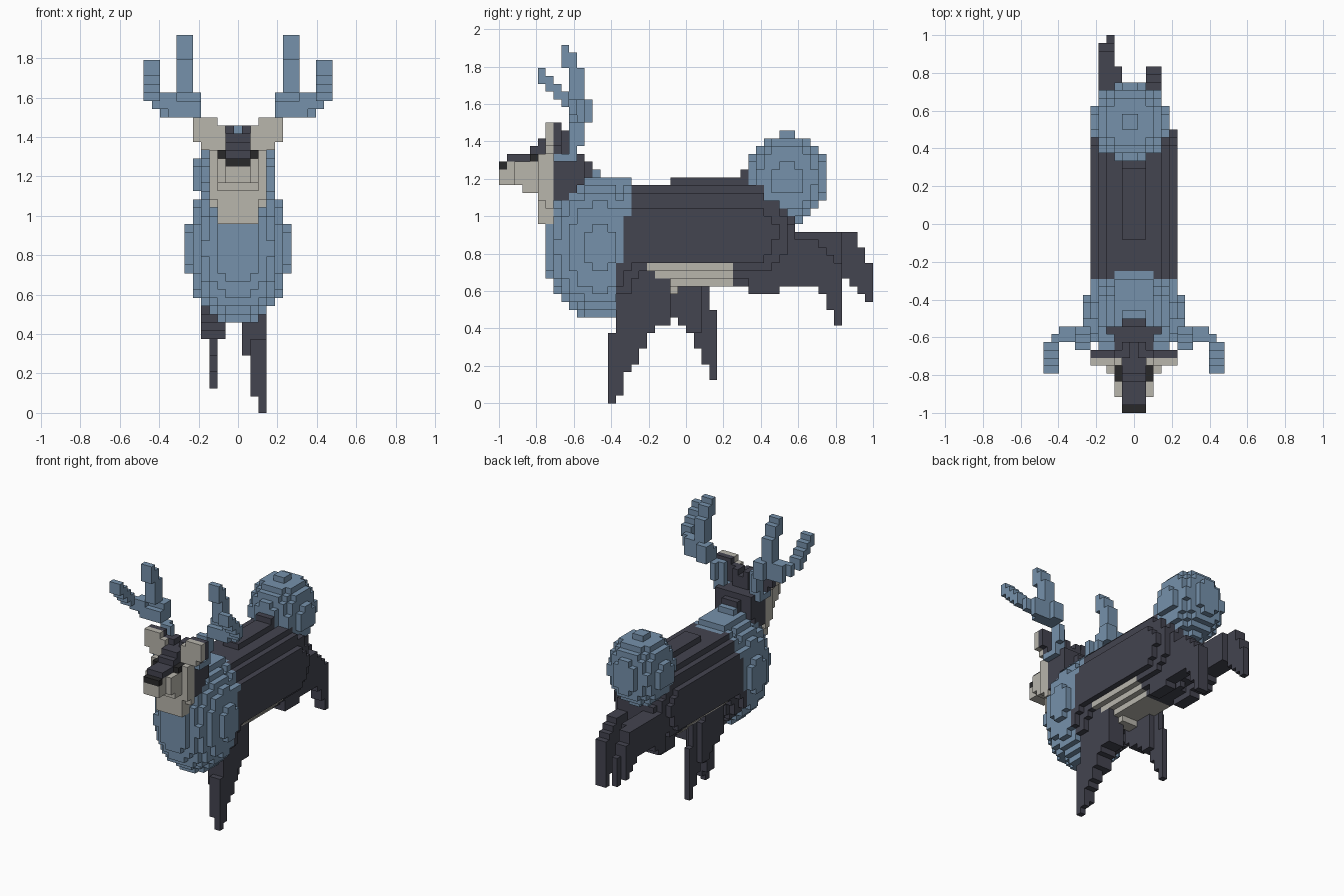
import bpy

# Start clean
cube = bpy.data.objects.get("Cube")
if cube:
    bpy.data.objects.remove(cube, do_unlink=True)

V = 2 / 48          # edge of one block
cells = {}          # (i, j, k) -> (part, colour)

COLOURS = {
    "slate_blue": (0.180, 0.285, 0.410),
    "charcoal": (0.057, 0.058, 0.080),
    "pale_grey": (0.480, 0.465, 0.415),
    "black": (0.022, 0.022, 0.023),
}
BLUE, DARK, PALE, BLACK = COLOURS


def box(part, colour, i, j, k, mirror=False):
    """Fill inclusive block ranges; optionally on both sides."""
    for a in range(i[0], i[1] + 1):
        for b in range(j[0], j[1] + 1):
            for c in range(k[0], k[1] + 1):
                cells[a, b, c] = (part, colour)
                if mirror:
                    cells[-a, b, c] = (part, colour)


def solid(test, paint):
    """Fill every block whose centre passes the test, coloured by a rule."""
    for i in range(-8, 9):
        for j in range(48):
            for k in range(46):
                if test(i, j + 0.5, k + 0.5):
                    cells[i, j, k] = paint(i, j, k)


def columns(part, i, spans):
    """Leg built of vertical columns: j -> (lowest, highest) block."""
    for j, (low, high) in spans.items():
        box(part, DARK, i, (j, j), (low, high))


# Front legs, one planted forward and one swept back
left_front = {14: (0, 8), 15: (1, 18), 16: (4, 18), 17: (5, 18), 18: (7, 18),
              19: (9, 17), 20: (10, 16), 21: (10, 15)}
columns("front_leg_left", (3, 3), left_front)
columns("front_leg_left", (2, 2), {j: (max(a, 2), b) for j, (a, b) in left_front.items()})
columns("front_leg_left", (1, 1), {j: (max(a, 7), b) for j, (a, b) in left_front.items() if j > 14})

right_front = {20: (12, 16), 21: (11, 16), 22: (11, 16), 23: (10, 16),
               24: (9, 16), 25: (7, 15), 26: (5, 15), 27: (3, 11)}
columns("front_leg_right", (-3, -3), right_front)
for i in (-4, -2):
    columns("front_leg_right", (i, i),
            {j: (max(a, 9), b) for j, (a, b) in right_front.items() if j < 26})

# Hind legs, both kicked back
columns("hind_leg_left", (2, 3), {36: (15, 21), 37: (15, 21), 38: (15, 20), 39: (15, 20),
                                  40: (15, 20), 41: (14, 19), 42: (12, 18), 43: (10, 17)})
right_hind = {36: (15, 21), 37: (15, 21), 38: (16, 21), 39: (17, 21), 40: (17, 21),
              41: (17, 21), 42: (17, 21), 43: (17, 21), 44: (16, 21), 45: (15, 21),
              46: (14, 19), 47: (13, 17)}
columns("hind_leg_right", (-3, -3), right_hind)
columns("hind_leg_right", (-4, -4), {j: s for j, s in right_hind.items() if j < 47})
columns("hind_leg_right", (-2, -2), {j: s for j, s in right_hind.items() if j < 44})
box("thigh", DARK, (2, 3), (32, 35), (14, 17), True)


# Body: rounded barrel with pale belly
def in_body(i, y, z):
    end = max(0, (y - 30) / 8.2)
    return 16 < y < 38 and z < 28 and (
        (abs(i) / 5.6) ** 2.2 + (abs(z - 21.7) / 6.9) ** 2.2 + end ** 4 < 1)


def in_chest(i, y, z):
    return (i / 6.3) ** 2 + ((y - 13) / 7.2) ** 2 + ((z - 20) / 9.2) ** 2 < 1


def body_paint(i, j, k):
    if j < 15 + (k >= 18) + (k >= 24) + (k >= 27 and abs(i) < 3):
        return ("mane", BLUE)
    inset = max(0, 17 - k)
    if k < 18 and 19 + inset <= j < 30:
        return ("body", PALE)
    return ("body", DARK)


solid(in_body, body_paint)
solid(in_chest, body_paint)
box("body", DARK, (-1, 1), (22, 33), (28, 28))
box("body", DARK, (-1, 1), (31, 33), (29, 29))
box("mane", BLUE, (-2, 2), (11, 16), (28, 28))
box("mane", BLUE, (-1, 1), (12, 12), (29, 29))
box("body", PALE, (-1, 1), (21, 22), (14, 14))

# Round tail, set a touch off centre
solid(lambda i, y, z: ((i + 0.5) / 4.9) ** 2 + ((y - 37) / 5.2) ** 2
      + ((z - 28.9) / 5.8) ** 2 < 1, lambda i, j, k: ("tail", BLUE))

# Neck with a slanted lower border
for j, low in {7: 26, 8: 26, 9: 27, 10: 28}.items():
    box("neck", DARK, (-3, 3), (j, j), (low, 31))
box("neck", DARK, (-1, 1), (11, 11), (29, 30))

# Face, throat and muzzle
box("face", PALE, (-3, 3), (5, 6), (26, 31))
box("face", PALE, (-2, 2), (5, 6), (23, 25))
box("face", PALE, (-3, 3), (6, 6), (25, 31))
box("muzzle", PALE, (-2, 2), (3, 4), (27, 30))
box("muzzle", PALE, (-2, 2), (2, 2), (28, 30))
box("muzzle", PALE, (-1, 1), (0, 2), (28, 30))
box("snout_stripe", DARK, (-1, 1), (1, 6), (31, 31))
box("brow", DARK, (-1, 1), (4, 8), (32, 32))
box("brow", DARK, (-1, 1), (5, 8), (33, 33))
box("brow", DARK, (1, 1), (7, 8), (34, 34), True)
box("nose", BLACK, (-1, 1), (0, 0), (30, 30))
box("eyes", BLACK, (2, 2), (4, 5), (31, 31), True)

# Ears: pale in front, dark behind
for j, colour in ((6, PALE), (7, DARK)):
    box("ears", colour, (3, 5), (j, j), (33, 35), True)
    box("ears", colour, (2, 4), (j, j), (32, 34), True)

# Antlers: stem, crossbar, tall tine, forward outer tine
for i, j, k in (
    ((3, 4), (7, 8), (31, 31)), ((3, 4), (9, 9), (31, 35)), ((4, 4), (10, 10), (33, 35)),
    ((5, 6), (10, 11), (36, 38)), ((5, 9), (10, 10), (36, 38)),
    ((6, 7), (10, 10), (38, 42)), ((6, 7), (9, 9), (39, 44)), ((6, 7), (8, 8), (43, 45)),
    ((5, 8), (9, 9), (36, 37)), ((8, 10), (9, 9), (37, 38)), ((10, 11), (8, 8), (38, 39)),
    ((10, 11), (7, 7), (39, 40)), ((10, 11), (6, 6), (40, 41)), ((10, 11), (5, 5), (41, 42)),
):
    box("antlers", BLUE, i, j, k, True)

# One flat material per colour
materials = {}
for name, rgb in COLOURS.items():
    mat = bpy.data.materials.new(name)
    mat.use_nodes = True
    mat.diffuse_color = (*rgb, 1)
    shader = mat.node_tree.nodes["Principled BSDF"]
    shader.inputs["Base Color"].default_value = (*rgb, 1)
    shader.inputs["Roughness"].default_value = 0.9
    materials[name] = mat

# Outward faces of a block: neighbour step and its four corners
SIDES = {
    (1, 0, 0): ((1, 0, 0), (1, 1, 0), (1, 1, 1), (1, 0, 1)),
    (-1, 0, 0): ((0, 0, 0), (0, 0, 1), (0, 1, 1), (0, 1, 0)),
    (0, 1, 0): ((0, 1, 0), (0, 1, 1), (1, 1, 1), (1, 1, 0)),
    (0, -1, 0): ((0, 0, 0), (1, 0, 0), (1, 0, 1), (0, 0, 1)),
    (0, 0, 1): ((0, 0, 1), (1, 0, 1), (1, 1, 1), (0, 1, 1)),
    (0, 0, -1): ((0, 0, 0), (0, 1, 0), (1, 1, 0), (1, 0, 0)),
}


def build(part):
    """Mesh the exposed block faces of one part."""
    own = {c: col for c, (p, col) in cells.items() if p == part}
    slots = sorted(set(own.values()))
    verts, faces, slot_ids = {}, [], []
    for (i, j, k), colour in own.items():
        for (di, dj, dk), corners in SIDES.items():
            if (i + di, j + dj, k + dk) in cells:
                continue
            faces.append([verts.setdefault((i + a, j + b, k + c), len(verts))
                          for a, b, c in corners])
            slot_ids.append(slots.index(colour))
    mesh = bpy.data.meshes.new(part)
    mesh.from_pydata([((x - 0.5) * V, y * V - 1, z * V) for x, y, z in verts], [], faces)
    for name in slots:
        mesh.materials.append(materials[name])
    for poly, slot in zip(mesh.polygons, slot_ids):
        poly.material_index = slot
    bpy.context.scene.collection.objects.link(bpy.data.objects.new(part, mesh))


for part in sorted({p for p, _ in cells.values()}):
    build(part)
